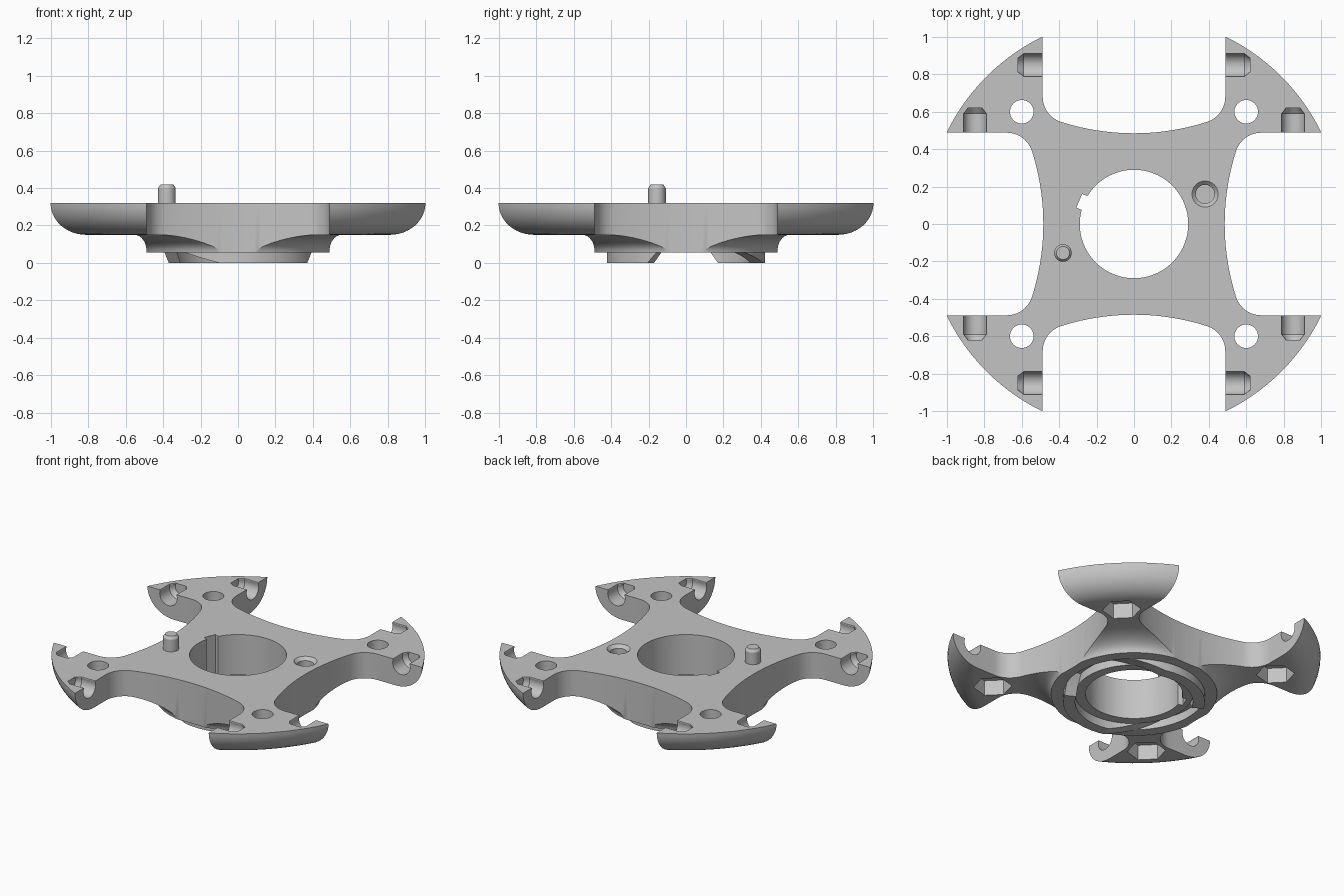
import bpy, bmesh
from math import cos, sin, pi, radians, sqrt, atan2
from mathutils import Matrix, Vector

if "Cube" in bpy.data.objects:
    bpy.data.objects.remove(bpy.data.objects["Cube"], do_unlink=True)

grey = bpy.data.materials.new("plain_grey")
grey.use_nodes = True
grey.diffuse_color = (0.55, 0.55, 0.55, 1)
grey.node_tree.nodes["Principled BSDF"].inputs["Base Color"].default_value = (0.55, 0.55, 0.55, 1)


def finish(bm, name, matrix=Matrix()):
    bmesh.ops.remove_doubles(bm, verts=bm.verts, dist=1e-5)
    bmesh.ops.transform(bm, matrix=matrix, verts=bm.verts)
    bmesh.ops.recalc_face_normals(bm, faces=bm.faces)
    mesh = bpy.data.meshes.new(name)
    bm.to_mesh(mesh)
    bm.free()
    mesh.materials.append(grey)
    obj = bpy.data.objects.new(name, mesh)
    bpy.context.collection.objects.link(obj)
    return obj


def lathe(name, profile, steps=32, matrix=Matrix()):
    bm = bmesh.new()
    vs = [bm.verts.new((r, 0, z)) for r, z in profile]
    for a, b in zip(vs, vs[1:]):
        bm.edges.new((a, b))
    bmesh.ops.spin(bm, geom=bm.verts[:] + bm.edges[:], cent=(0, 0, 0), axis=(0, 0, 1),
                   angle=2 * pi, steps=steps)
    return finish(bm, name, matrix)


def prism(name, outline, z0, z1, matrix=Matrix()):
    bm = bmesh.new()
    face = bm.faces.new([bm.verts.new((x, y, z0)) for x, y in outline])
    top = bmesh.ops.extrude_face_region(bm, geom=[face])["geom"]
    bmesh.ops.translate(bm, vec=(0, 0, z1 - z0),
                        verts=[v for v in top if isinstance(v, bmesh.types.BMVert)])
    return finish(bm, name, matrix)


def ring_block(name, inner, outer, stations, root, turn):
    """Arc-shaped block whose far side follows (angle, z) stations."""
    bm = bmesh.new()
    samples = []
    for (a, za), (b, zb) in zip(stations, stations[1:]):
        n = max(2, int((b - a) / 3))
        samples += [(a + (b - a) * i / n, za + (zb - za) * i / n) for i in range(n)]
    samples.append(stations[-1])
    rows = []
    for a, z in samples:
        c, s = cos(radians(a + turn)), sin(radians(a + turn))
        rows.append([bm.verts.new((r * c, r * s, h)) for r, h in
                     ((inner, root), (outer, root), (outer, z), (inner, z))])
    for p, q in zip(rows, rows[1:]):
        for i in range(4):
            j = (i + 1) % 4
            bm.faces.new((p[i], p[j], q[j], q[i]))
    bm.faces.new(rows[0])
    bm.faces.new(rows[-1])
    return finish(bm, name)


def cut(target, cutter):
    mod = target.modifiers.new("cut", "BOOLEAN")
    mod.operation, mod.solver, mod.object = "DIFFERENCE", "EXACT", cutter
    bpy.context.view_layer.objects.active = target
    bpy.ops.object.modifier_apply(modifier=mod.name)
    bpy.data.objects.remove(cutter, do_unlink=True)


def smooth(obj):
    bpy.ops.object.select_all(action="DESELECT")
    obj.select_set(True)
    bpy.context.view_layer.objects.active = obj
    bpy.ops.object.shade_smooth_by_angle(angle=radians(30))


# Turned disc: flat top, rounded rim, flared hub underneath
TOP, UNDER, HUB = 0.32, 0.15, 0.055
rim = [(0.945 + 0.17 * sin(t * pi / 24), TOP - 0.17 * cos(t * pi / 24)) for t in range(13)]
flare = [(0.70 - 0.203 * sin(t * pi / 16), HUB + 0.095 * cos(t * pi / 16)) for t in range(9)]
# the flare is concave: it leaves the hub steeply and meets the arms level
flare = [(0.497 + 0.203 * (1 - cos(t * pi / 16)), HUB + 0.095 * sin(t * pi / 16)) for t in range(9)]
body = lathe("spider_body", [(0, HUB)] + flare + rim + [(0, TOP)], 128)

# Four rounded bays that leave the cross shape
R, f, half = 1.28, 0.14, 0.488
big_y = 0.485 + R
cx = half - f
fy = big_y - sqrt((R - f) ** 2 - cx ** 2)
end = atan2(fy - big_y, cx)
right_side = [(half, 1.5)]
right_side += [(cx + f * cos(end * i / 10), fy + f * sin(end * i / 10)) for i in range(11)]
right_side += [(R * cos(end + (-pi / 2 - end) * i / 10),
                big_y + R * sin(end + (-pi / 2 - end) * i / 10)) for i in range(1, 11)]
bay = right_side + [(-x, y) for x, y in reversed(right_side[:-1])]
for k in range(4):
    cut(body, prism("bay_cutter", bay, -0.5, 1, Matrix.Rotation(k * pi / 2, 4, "Z")))

# Central bore and its keyway
cut(body, lathe("bore_cutter", [(0, -0.5), (0.29, -0.5), (0.29, 1), (0, 1)], 96))
key = [(0.24, -0.04), (0.318, -0.04), (0.318, 0.04), (0.24, 0.04)]
cut(body, prism("keyway_cutter", key, -0.5, 1, Matrix.Rotation(radians(157), 4, "Z")))

# Bolt holes, hexagonal nut pockets and open side notches on each arm
hexagon = [(0.115 * cos(radians(15 + 60 * i)), 0.115 * sin(radians(15 + 60 * i))) for i in range(6)]
notch = [(0, 0.4), (0.063, 0.4), (0.063, 0.59), (0.041, 0.62), (0, 0.62)]
for sx in (-1, 1):
    for sy in (-1, 1):
        at = Matrix.Translation((0.6 * sx, 0.6 * sy, 0))
        cut(body, lathe("bolt_cutter", [(0, -0.5), (0.063, -0.5), (0.063, 1), (0, 1)], 32, at))
        cut(body, prism("nut_cutter", hexagon, -0.5, 0.25, at))
        for base, direction in (((0.85 * sx, 0), (0, sy, 0)), ((0, 0.85 * sy), (sx, 0, 0))):
            turn = Vector(direction).to_track_quat("Z", "Y").to_matrix().to_4x4()
            for z in (0.295, 0.335):
                cut(body, lathe("notch_cutter", notch, 32,
                                Matrix.Translation((*base, z)) @ turn))

# Chamfered blind socket opposite the pin
cut(body, lathe("socket_cutter", [(0, 0.2), (0.05, 0.2), (0.05, 0.3), (0.07, TOP), (0.07, 0.5), (0, 0.5)],
                32, Matrix.Translation((0.38, 0.16, 0))))

# Curved recesses under the hub, with ramped lugs between them
for i, side in enumerate(("back", "front")):
    cut(body, ring_block("recess_cutter", 0.35, 0.425,
                         [(158, HUB), (165, 0.11), (205, 0.11), (228, HUB)], 0.0, 180 * i))
    smooth(ring_block(side + "_lug", 0.352, 0.423,
                      [(48, HUB), (76, 0), (151, 0), (158, HUB)], 0.07, 180 * i))
smooth(body)

# Locating pin
smooth(lathe("locating_pin", [(0, 0.2), (0.047, 0.2), (0.047, 0.4), (0.035, 0.418), (0, 0.418)],
             32, Matrix.Translation((-0.38, -0.155, 0))))
